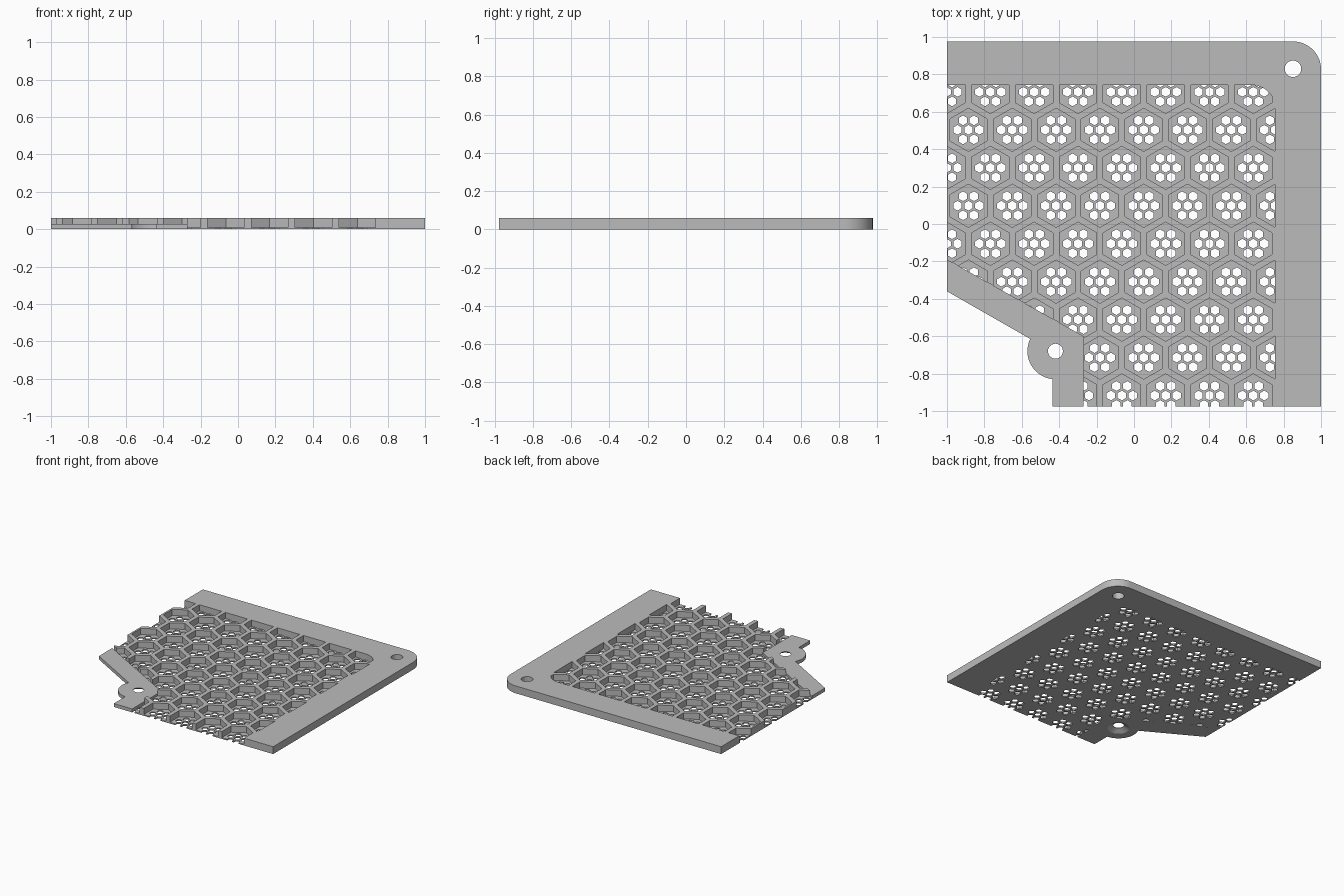
import bpy, bmesh, math
from mathutils import Vector

old = bpy.data.objects.get("Cube")
if old:
    bpy.data.objects.remove(old, do_unlink=True)

# Sizes
TOP, FLOOR, BAND = 0.06, 0.01, 0.028
HALF_Y = 0.976
PITCH = 0.2343
ROW = PITCH * math.sqrt(3) / 2
CELL, HOLE = 0.1, 0.0225          # flat-to-centre distances
STEP = PITCH / 4
ORIGIN = Vector((-0.065, -0.917))

grey = bpy.data.materials.new("plain grey")
grey.use_nodes = True
grey.diffuse_color = (0.5, 0.5, 0.5, 1)
grey.node_tree.nodes["Principled BSDF"].inputs["Base Color"].default_value = (0.5, 0.5, 0.5, 1)


def arc(cx, cy, r, start, end, n=16):
    angles = [math.radians(start + (end - start) * i / n) for i in range(n + 1)]
    return [(cx + r * math.cos(a), cy + r * math.sin(a)) for a in angles]


def hexagon(x, y, apothem):
    return arc(x, y, apothem / math.cos(math.pi / 6), 30, 330, 5)


def prisms(name, outlines, low, high):
    """One object holding an upright prism for each outline."""
    bm = bmesh.new()
    for outline in outlines:
        base = bm.faces.new([bm.verts.new((x, y, low)) for x, y in outline])
        out = bmesh.ops.extrude_face_region(bm, geom=[base])
        moved = [v for v in out["geom"] if isinstance(v, bmesh.types.BMVert)]
        bmesh.ops.translate(bm, verts=moved, vec=(0, 0, high - low))
    bmesh.ops.recalc_face_normals(bm, faces=bm.faces)
    mesh = bpy.data.meshes.new(name)
    bm.to_mesh(mesh)
    bm.free()
    mesh.materials.append(grey)
    obj = bpy.data.objects.new(name, mesh)
    bpy.context.collection.objects.link(obj)
    return obj


def boolean(obj, cutter, operation="DIFFERENCE"):
    mod = obj.modifiers.new("cut", "BOOLEAN")
    mod.object, mod.operation, mod.solver = cutter, operation, "EXACT"
    bpy.context.view_layer.objects.active = obj
    bpy.ops.object.modifier_apply(modifier=mod.name)


def remove(*objs):
    for obj in objs:
        bpy.data.objects.remove(obj, do_unlink=True)


# Full-height plate, ending at the lower band on the front left
plate = prisms("grille_plate", [
    [(-1, HALF_Y)] + arc(0.85, HALF_Y - 0.15, 0.15, 90, 0)
    + [(1, -HALF_Y), (-0.27, -HALF_Y), (-0.27, -0.6), (-1, -0.19)]], 0, TOP)

# Honeycomb cells and the seven small holes in each floor
cells, holes = [], []
for row in range(9):
    for col in range(-5, 5):
        x = ORIGIN.x + (col + 0.5 * (row % 2)) * PITCH
        y = ORIGIN.y + row * ROW
        cells.append(hexagon(x, y, CELL))
        holes.append(hexagon(x, y, HOLE))
        for i in range(6):
            a = i * math.pi / 3
            holes.append(hexagon(x + STEP * math.cos(a), y + STEP * math.sin(a), HOLE))

opening = prisms("opening_cutter", [
    [(-2, 0.743)] + arc(0.63, 0.618, 0.125, 90, 0) + [(0.755, -2), (-2, -2)]], -1, 1)
cell_cutter = prisms("cell_cutter", cells, FLOOR, 0.2)
hole_cutter = prisms("hole_cutter", holes, -0.1, 0.15)
for cutter in (cell_cutter, hole_cutter):
    boolean(cutter, opening, "INTERSECT")
    boolean(plate, cutter)

# Corner screw hole
screw = prisms("corner_screw_cutter", [arc(0.85, 0.83, 0.044, 0, 345, 23)], -0.1, 0.2)
boolean(plate, screw)
remove(opening, cell_cutter, hole_cutter, screw)

# Thin mounting band with a rounded screw tab
TAB = (-0.42, -0.68)
band = prisms("mounting_band", [
    [(-1, -0.19), (-1, -0.36)] + arc(*TAB, 0.15, 154, 264, 20)
    + [(-0.435, -HALF_Y), (-0.27, -HALF_Y), (-0.27, -0.6)]], 0, BAND)
tab_hole = prisms("tab_hole_cutter", [arc(*TAB, 0.04, 0, 345, 23)], -0.1, 0.2)
boolean(band, tab_hole)

# Countersink on the underside of the tab
bpy.ops.mesh.primitive_cone_add(vertices=24, radius1=0.09, radius2=0.039, depth=0.03,
                                location=(*TAB, 0.01))
sink = bpy.context.object
sink.data.materials.append(grey)
boolean(band, sink)
remove(tab_hole, sink)

# Smooth round edges, keep the rest crisp
for obj in (plate, band):
    bpy.ops.object.select_all(action="DESELECT")
    obj.select_set(True)
    bpy.context.view_layer.objects.active = obj
    bpy.ops.object.shade_smooth_by_angle(angle=math.radians(25))
